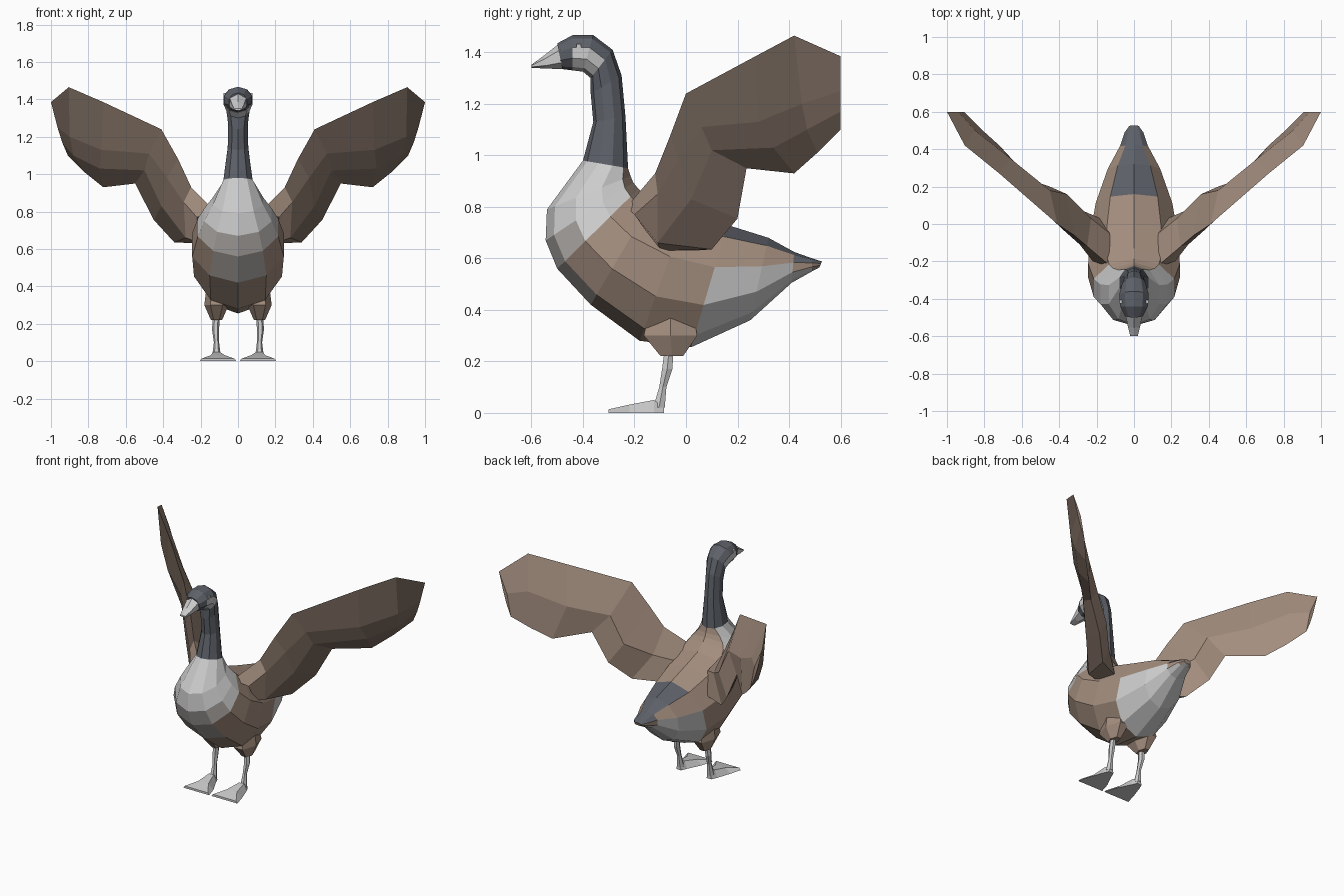
import bpy, bmesh, math
from mathutils import Vector


def mat(name, r, g, b):
    m = bpy.data.materials.new(name)
    m.diffuse_color = (r, g, b, 1)
    return m


BROWN = mat("brown", 0.37, 0.27, 0.21)
DARK = mat("dark_brown", 0.19, 0.14, 0.11)
SLATE = mat("slate", 0.11, 0.12, 0.14)
PALE = mat("pale", 0.62, 0.62, 0.62)
TAUPE = mat("taupe", 0.48, 0.45, 0.43)
PALETTE = [BROWN, DARK, SLATE, PALE, TAUPE]


def loft(name, rings, colour, mirror=False):
    """Skin a list of equal-length rings, cap both ends, colour faces by position."""
    bm = bmesh.new()
    loops = [[bm.verts.new(p) for p in ring] for ring in rings]
    n = len(loops[0])
    for a, b in zip(loops, loops[1:]):
        for i in range(n):
            j = (i + 1) % n
            bm.faces.new((a[i], a[j], b[j], b[i]))
    bm.faces.new(loops[0])
    bm.faces.new(loops[-1])
    bmesh.ops.recalc_face_normals(bm, faces=bm.faces)
    bm.normal_update()
    for f in bm.faces:
        f.material_index = PALETTE.index(colour(f.calc_center_median(), f.normal))
    me = bpy.data.meshes.new(name)
    bm.to_mesh(me)
    bm.free()
    for m in PALETTE:
        me.materials.append(m)
    ob = bpy.data.objects.new(name, me)
    bpy.context.collection.objects.link(ob)
    if mirror:
        ob.modifiers.new("mirror", 'MIRROR')
    return ob


def oval(top, bottom, w, n=10):
    """Ring spanned by a top and a bottom (y, z) point with half width w."""
    t, b = Vector((0, *top)), Vector((0, *bottom))
    c, h = (t + b) / 2, (t - b) / 2
    k = w / max(math.sin(2 * math.pi * i / n) for i in range(n))
    return [c + h * math.cos(2 * math.pi * i / n)
            + Vector((k * math.sin(2 * math.pi * i / n), 0, 0)) for i in range(n)]


def flat(x, y, z, rx, ry, n=6):
    """Horizontal ring for the legs."""
    return [(x + rx * math.cos(2 * math.pi * i / n), y + ry * math.sin(2 * math.pi * i / n), z)
            for i in range(n)]


def pale(c, n):
    return PALE


# Body, neck and head: one skin from tail to forehead
def body_colour(c, nrm):
    if c.z > 0.95:
        cheek = 1.3 < c.z < 1.40 and -0.46 < c.y < -0.35 and abs(c.x) > 0.02
        return PALE if cheek else SLATE
    if c.y > 0.14 and nrm.z > 0.6 and abs(c.x) < 0.09:
        return SLATE
    if c.y > 0.08 and c.z < 0.56 and nrm.z < 0.1:
        return PALE
    if c.y < -0.33 and c.z > 0.68 or c.z > 0.8 and c.y < -0.25:
        return PALE
    if c.y < -0.3 and abs(c.x) < 0.17:
        return TAUPE
    return BROWN


loft("body_and_neck", [oval(*r) for r in [
    ((0.528, 0.588), (0.518, 0.565), 0.025),
    ((0.49, 0.60), (0.49, 0.55), 0.05),
    ((0.42, 0.625), (0.41, 0.505), 0.075),
    ((0.32, 0.68), (0.25, 0.36), 0.14),
    ((0.16, 0.73), (0.02, 0.255), 0.205),
    ((0.0, 0.78), (-0.18, 0.28), 0.235),
    ((-0.13, 0.825), (-0.37, 0.42), 0.245),
    ((-0.185, 0.87), (-0.50, 0.56), 0.215),
    ((-0.205, 0.895), (-0.545, 0.67), 0.18),
    ((-0.215, 0.92), (-0.54, 0.79), 0.135),
    ((-0.225, 0.95), (-0.40, 0.98), 0.078),
    ((-0.235, 1.15), (-0.36, 1.13), 0.055),
    ((-0.25, 1.31), (-0.37, 1.24), 0.052),
    ((-0.285, 1.41), (-0.37, 1.30), 0.062),
    ((-0.36, 1.467), (-0.40, 1.325), 0.078),
    ((-0.44, 1.467), (-0.44, 1.33), 0.074),
    ((-0.50, 1.435), (-0.48, 1.335), 0.048),
]], body_colour)

# Beak
loft("beak", [oval(*r, n=6) for r in [
    ((-0.485, 1.44), (-0.475, 1.335), 0.046),
    ((-0.555, 1.385), (-0.54, 1.337), 0.032),
    ((-0.60, 1.352), (-0.60, 1.34), 0.02),
]], pale)

# Eyes
loft("eyes", [[(x, -0.425, 1.415), (x, -0.407, 1.415), (x, -0.407, 1.433), (x, -0.425, 1.433)]
              for x in (0.05, 0.077)], pale, True)

# Raised wings: leading edge, underside ridge, lower underside, trailing edge, upper ridge
loft("wings", [
    [(0.12, -0.23, 0.80), (0.22, -0.20, 0.77), (0.20, -0.10, 0.63), (0.18, 0.03, 0.63), (0.13, -0.05, 0.76)],
    [(0.25, -0.12, 0.93), (0.29, -0.11, 0.85), (0.28, -0.11, 0.66), (0.34, 0.10, 0.635), (0.23, 0.03, 0.80)],
    [(0.32, -0.06, 1.08), (0.38, -0.03, 0.98), (0.41, 0.02, 0.83), (0.45, 0.20, 0.755), (0.36, 0.16, 0.89)],
    [(0.41, 0.00, 1.24), (0.475, 0.06, 1.11), (0.50, 0.10, 1.02), (0.55, 0.235, 0.95), (0.45, 0.18, 1.07)],
    [(0.72, 0.27, 1.385), (0.73, 0.28, 1.13), (0.74, 0.34, 1.03), (0.72, 0.42, 0.93), (0.66, 0.35, 1.14)],
    [(0.905, 0.42, 1.465), (0.90, 0.45, 1.20), (0.88, 0.47, 1.10), (0.82, 0.51, 1.01), (0.85, 0.50, 1.25)],
    [(1.00, 0.60, 1.385), (0.965, 0.60, 1.25), (0.94, 0.60, 1.17), (0.91, 0.60, 1.10), (0.94, 0.60, 1.25)],
], lambda c, n: DARK if n.x > 0.3 and c.x > 0.25 and n.z < 0.2 else BROWN, True)

# Thighs
loft("thighs", [flat(0.11, -0.06, 0.38, 0.06, 0.10), flat(0.115, -0.06, 0.30, 0.065, 0.12),
                flat(0.115, -0.055, 0.22, 0.03, 0.05)], lambda c, n: BROWN, True)

# Shanks with a slight knuckle
loft("shanks", [flat(0.115, -0.065, 0.25, 0.018, 0.02), flat(0.12, -0.073, 0.17, 0.019, 0.023),
                flat(0.115, -0.09, 0.10, 0.014, 0.016), flat(0.115, -0.105, 0.02, 0.024, 0.026)],
     pale, True)

# Webbed feet
loft("feet", [[(x - w, y, 0), (x + w, y, 0), (x + w * k, y, h), (x - w * k, y, h)]
              for x, y, w, k, h in [(0.115, -0.085, 0.018, 0.8, 0.02), (0.115, -0.125, 0.035, 0.5, 0.05),
                                    (0.108, -0.22, 0.075, 0.5, 0.032), (0.107, -0.30, 0.098, 0.9, 0.014)]],
     pale, True)
